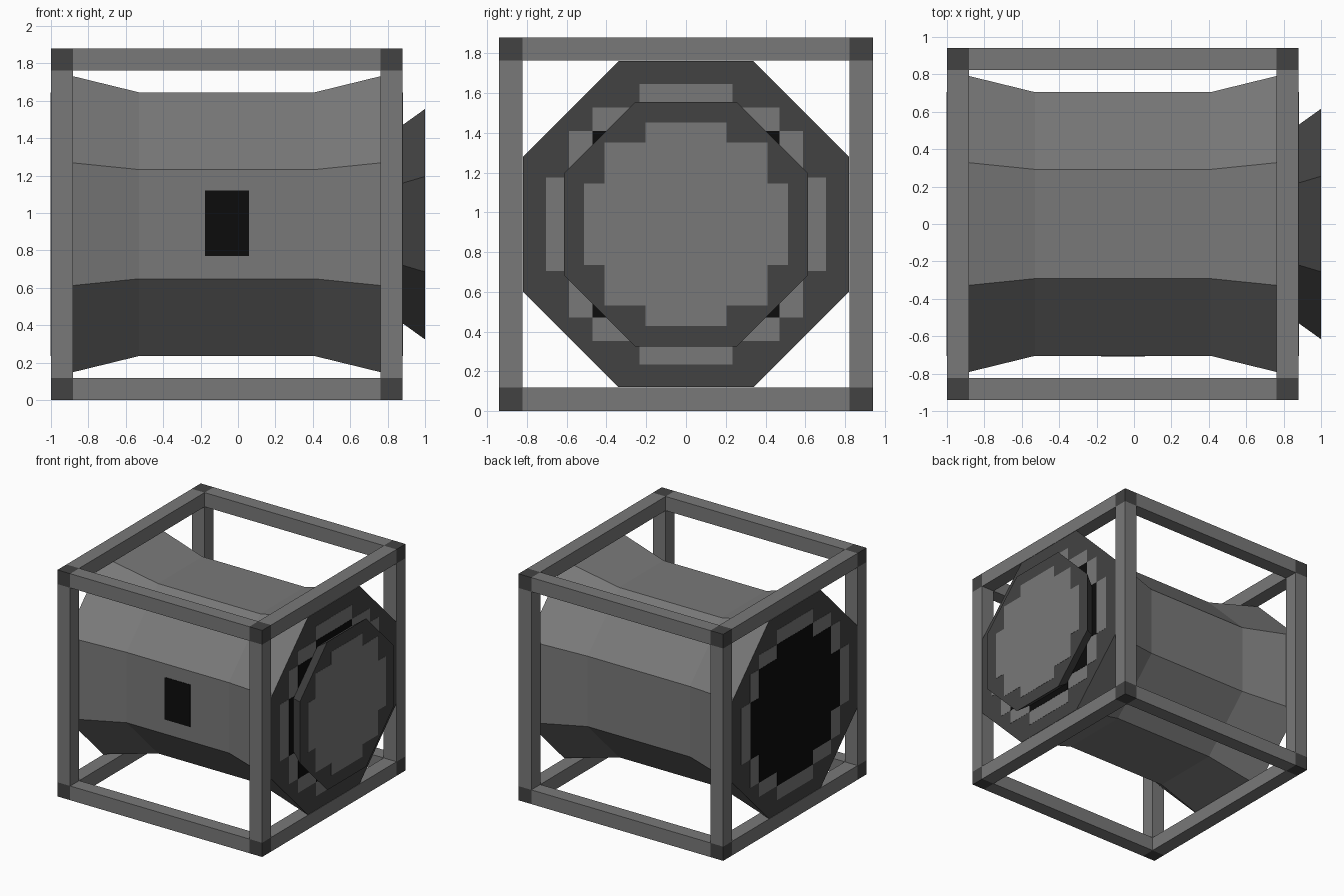
import bpy, bmesh, math
from mathutils import Vector

if "Cube" in bpy.data.objects:
    bpy.data.objects.remove(bpy.data.objects["Cube"])

CZ = 0.94            # height of the tank axis
X0, X1 = -1.0, 0.88  # frame ends along x
H = 0.94             # half width of the frame
B = 0.1175           # bar thickness


def material(name, v):
    m = bpy.data.materials.new(name)
    m.diffuse_color = (v, v, v, 1)
    m.use_nodes = True
    m.node_tree.nodes["Principled BSDF"].inputs["Base Color"].default_value = m.diffuse_color
    return m


light = material("light grey", 0.19)
dark = material("dark grey", 0.055)
black = material("black", 0.0035)


def finish(name, bm, mats):
    bmesh.ops.recalc_face_normals(bm, faces=bm.faces[:])
    me = bpy.data.meshes.new(name)
    bm.to_mesh(me)
    bm.free()
    for m in mats:
        me.materials.append(m)
    ob = bpy.data.objects.new(name, me)
    bpy.context.collection.objects.link(ob)
    return ob


def box(name, lo, hi, mat):
    bm = bmesh.new()
    bmesh.ops.create_cube(bm, size=1)
    for v in bm.verts:
        v.co = Vector([(lo[i] + hi[i]) / 2 + v.co[i] * (hi[i] - lo[i]) for i in range(3)])
    return finish(name, bm, [mat])


def loft(name, sections, mats, cap_index=0):
    """Bridge (x, outline) sections along x and cap both ends."""
    bm = bmesh.new()
    rings = [[bm.verts.new((x, y, CZ + z)) for y, z in pts] for x, pts in sections]
    n = len(rings[0])
    for a, b in zip(rings, rings[1:]):
        for i in range(n):
            j = (i + 1) % n
            bm.faces.new((a[i], a[j], b[j], b[i]))
    for r in (rings[0], rings[-1]):
        bm.faces.new(r).material_index = cap_index
    return finish(name, bm, mats)


def octagon(apothem):
    r = apothem / math.cos(math.pi / 8)
    return [(r * math.cos(math.pi / 8 + k * math.pi / 4),
             r * math.sin(math.pi / 8 + k * math.pi / 4)) for k in range(8)]


def stepped(quadrant, unit):
    """Repeat a stepped quarter outline four times around the axis."""
    pts, q = [], [(a * unit, b * unit) for a, b in quadrant]
    for _ in range(4):
        pts += q
        q = [(b, -a) for a, b in q]
    return pts


# Cube frame: dark corner blocks with light bars between them
lo, hi = (X0, -H, 0), (X1, H, 2 * H)


def span(axis, side):
    return (lo[axis], lo[axis] + B) if side == 0 else (hi[axis] - B, hi[axis])


for i in (0, 1):
    for j in (0, 1):
        for k in (0, 1):
            s = [span(0, i), span(1, j), span(2, k)]
            box("frame_corner", [a for a, _ in s], [b for _, b in s], dark)
        for axis in range(3):
            u, w = [a for a in range(3) if a != axis]
            s = [None] * 3
            s[axis] = (lo[axis] + B, hi[axis] - B)
            s[u], s[w] = span(u, i), span(w, j)
            box("frame_bar", [a for a, _ in s], [b for _, b in s], light)

# Octagonal tank flaring at both ends, with dark end faces
loft("tank", [(X0, octagon(0.82)), (-0.53, octagon(0.705)),
              (0.41, octagon(0.705)), (X1, octagon(0.82))], [light, dark], 1)

# Stepped light ring and black centre on each tank end
big = [(2, 6), (2, 5), (4, 5), (4, 4), (5, 4), (5, 2), (6, 2)]
small = [(2, 5), (2, 4), (4, 4), (4, 2), (5, 2)]
for x, d in ((X0, -1), (X1, 1)):
    for name, q, t, m in (("end_ring", big, 0.0015, light), ("end_centre", small, 0.003, black)):
        pts = stepped(q, B)
        loft(name, [(x - d * 0.002, pts), (x + d * t, pts)], [m])

# Flared nozzle disc on the right end with its light face plate
loft("nozzle", [(X1, octagon(0.53)), (0.9985, octagon(0.615))], [dark])
pts = stepped(small, 0.1025)
loft("nozzle_face", [(0.996, pts), (1.0, pts)], [light])

# Black window on the front of the tank
box("front_window", (-0.1775, -0.709, CZ - 0.17), (0.0575, -0.703, CZ + 0.18), black)
